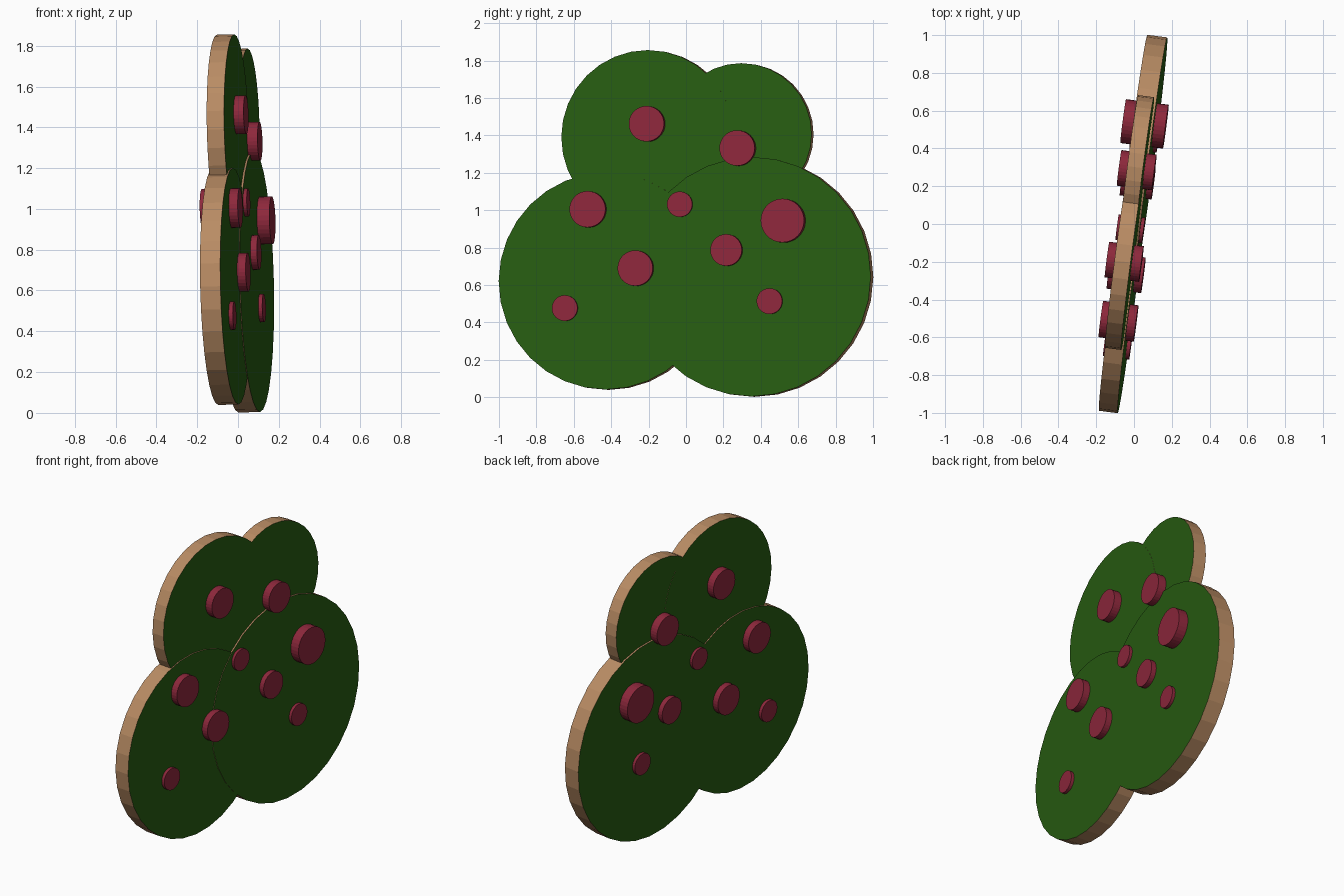
import bpy, bmesh
from mathutils import Vector, Matrix

if "Cube" in bpy.data.objects:
    bpy.data.objects.remove(bpy.data.objects["Cube"])


def material(name, rgb):
    m = bpy.data.materials.new(name)
    m.diffuse_color = (*rgb, 1)
    m.use_nodes = True
    m.node_tree.nodes["Principled BSDF"].inputs["Base Color"].default_value = m.diffuse_color
    return m


GREEN = material("leaf green", (0.021, 0.110, 0.006))
TAN = material("wood tan", (0.485, 0.262, 0.127))
RED = material("berry red", (0.270, 0.021, 0.045))

# The whole flat treetop lies in one slightly turned and leaning plane
NORMAL = Vector((1, -0.1305, 0.0235)).normalized()
SIDE = Vector((0, 0, 1)).cross(NORMAL).normalized()
UP = NORMAL.cross(SIDE)


def disc(name, y, z, radius, thickness, rim, cap, sides=32):
    """Flat-shaded disc centred on the plane, with rim and cap colours."""
    x = -0.0055 + 0.1305 * y - 0.0235 * (z - 0.6)
    bm = bmesh.new()
    bmesh.ops.create_cone(bm, cap_ends=True, segments=sides, radius1=radius,
                          radius2=radius, depth=thickness)
    for f in bm.faces:
        f.material_index = 1 if abs(f.normal.z) > 0.9 else 0
    turn = Matrix((SIDE, UP, NORMAL)).transposed().to_4x4()
    bm.transform(Matrix.Translation((x, y, z)) @ turn)
    mesh = bpy.data.meshes.new(name)
    bm.to_mesh(mesh)
    bm.free()
    mesh.materials.append(rim)
    mesh.materials.append(cap)
    ob = bpy.data.objects.new(name, mesh)
    bpy.context.collection.objects.link(ob)


# Foliage discs: y, z, radius, thickness
for name, y, z, r, t in [
    ("foliage_lower_left", -0.42, 0.62, 0.58, 0.100),
    ("foliage_lower_right", 0.36, 0.643, 0.64, 0.106),
    ("foliage_upper_left", -0.20, 1.39, 0.465, 0.086),
    ("foliage_upper_right", 0.30, 1.405, 0.38, 0.084),
]:
    disc(name, y, z, r, t, TAN, GREEN)

# Berries pass through the foliage and stick out on both sides
for i, (y, z, r, t) in enumerate([
    (-0.20, 1.46, 0.095, 0.184),
    (0.285, 1.33, 0.095, 0.188),
    (-0.515, 1.003, 0.097, 0.188),
    (-0.025, 1.03, 0.068, 0.142),
    (0.53, 0.942, 0.117, 0.228),
    (0.225, 0.785, 0.085, 0.170),
    (-0.26, 0.688, 0.095, 0.184),
    (-0.64, 0.475, 0.069, 0.140),
    (0.455, 0.512, 0.069, 0.145),
]):
    disc(f"berry_{i + 1}", y, z, r, t, RED, RED)
